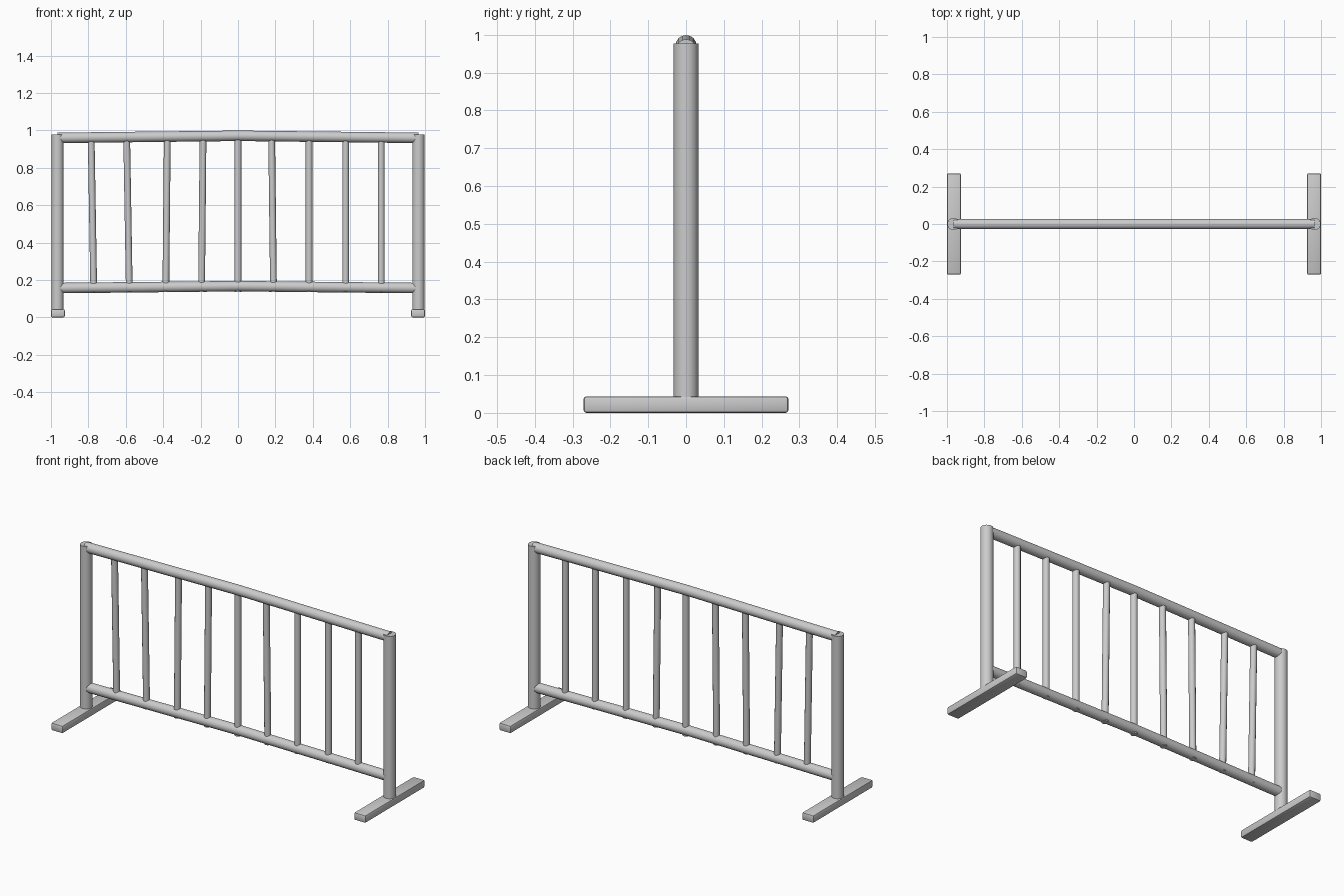
import bpy, bmesh, math
from mathutils import Vector

cube = bpy.data.objects.get("Cube")
if cube:
    bpy.data.objects.remove(cube, do_unlink=True)

# Single galvanised metal colour
steel = bpy.data.materials.new("grey_steel")
steel.use_nodes = True
steel.diffuse_color = (0.6, 0.6, 0.6, 1)
steel.node_tree.nodes["Principled BSDF"].inputs["Base Color"].default_value = (0.6, 0.6, 0.6, 1)


def finish(name, bm):
    bmesh.ops.recalc_face_normals(bm, faces=bm.faces[:])
    mesh = bpy.data.meshes.new(name)
    bm.to_mesh(mesh)
    bm.free()
    mesh.materials.append(steel)
    obj = bpy.data.objects.new(name, mesh)
    bpy.context.collection.objects.link(obj)
    bpy.ops.object.select_all(action='DESELECT')
    obj.select_set(True)
    bpy.context.view_layer.objects.active = obj
    bpy.ops.object.shade_smooth_by_angle(angle=math.radians(40))
    return obj


def tube(name, points, radius, sides=16):
    """Capped round tube through points lying in the xz plane."""
    pts = [Vector(p) for p in points]
    bm = bmesh.new()
    rings = []
    for i, p in enumerate(pts):
        along = (pts[min(i + 1, len(pts) - 1)] - pts[max(i - 1, 0)]).normalized()
        u = Vector((0, 1, 0))
        v = along.cross(u)
        angles = [math.tau * k / sides for k in range(sides)]
        rings.append([bm.verts.new(p + radius * (math.cos(a) * u + math.sin(a) * v))
                      for a in angles])
    for a, b in zip(rings, rings[1:]):
        for k in range(sides):
            n = (k + 1) % sides
            bm.faces.new((a[k], a[n], b[n], b[k]))
    bm.faces.new(rings[0])
    bm.faces.new(rings[-1])
    return finish(name, bm)


def foot(name, x):
    """Long floor bar with softened edges."""
    bm = bmesh.new()
    bmesh.ops.create_cube(bm, size=1)
    bmesh.ops.scale(bm, vec=(0.074, 0.542, 0.044), verts=bm.verts[:])
    bmesh.ops.translate(bm, vec=(x, 0, 0.022), verts=bm.verts[:])
    bmesh.ops.bevel(bm, geom=bm.edges[:], offset=0.008, segments=2,
                    profile=0.5, affect='EDGES')
    return finish(name, bm)


# End posts and feet
for side, s in (("left", 1), ("right", -1)):
    tube(f"{side}_post", [(s * 0.965, 0, 0.03), (s * 0.965, 0, 0.977)], 0.033)
    foot(f"{side}_foot", s * 0.963)

# Slightly arched rails
for name, end_z, mid_z in (("top_rail", 0.96, 0.971), ("bottom_rail", 0.157, 0.167)):
    tube(name, [(-0.965, 0, end_z), (0, 0, mid_z), (0.965, 0, end_z)], 0.028)

# Upright bars, each leaning a little: (foot x, head x)
bars = [(-0.771, -0.785), (-0.581, -0.595), (-0.386, -0.378),
        (-0.195, -0.187), (0, 0), (0.19, 0.18),
        (0.38, 0.38), (0.576, 0.576), (0.766, 0.766)]
for i, (low, high) in enumerate(bars, 1):
    tube(f"upright_bar_{i}", [(low, 0, 0.137), (high, 0, 0.955)], 0.018, 12)
